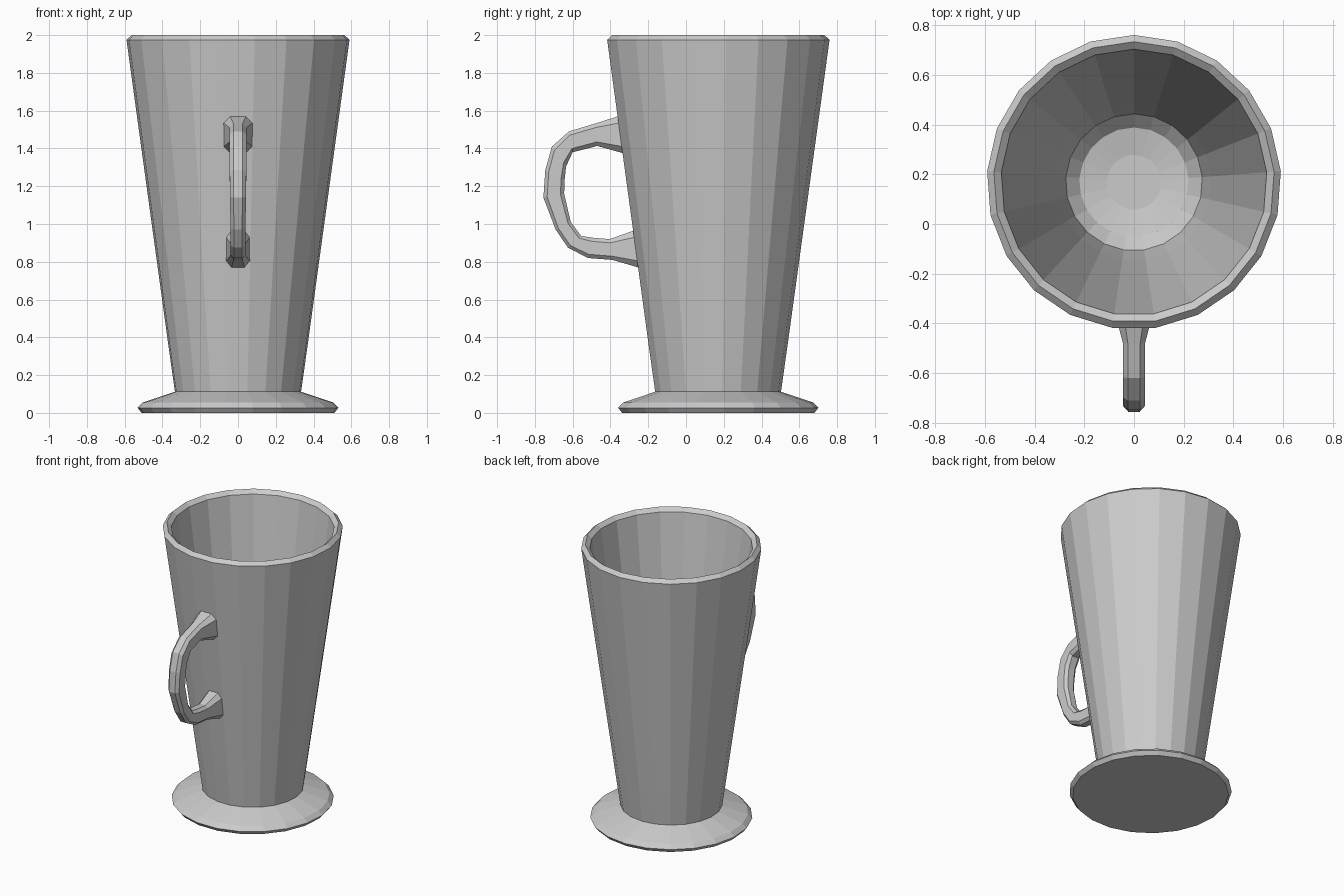
import bpy, bmesh
from math import sin, cos, tau

if "Cube" in bpy.data.objects:
    bpy.data.objects.remove(bpy.data.objects["Cube"])

SIDES = 21
CENTRE_Y = 0.168


def finish(name, bm):
    bmesh.ops.recalc_face_normals(bm, faces=bm.faces)
    mesh = bpy.data.meshes.new(name)
    bm.to_mesh(mesh)
    bm.free()
    obj = bpy.data.objects.new(name, mesh)
    bpy.context.collection.objects.link(obj)
    return obj


def loft(name, rings):
    """Skin a list of point rings and cap both ends."""
    bm = bmesh.new()
    loops = [[bm.verts.new(p) for p in ring] for ring in rings]
    n = len(loops[0])
    for a, b in zip(loops, loops[1:]):
        for i in range(n):
            j = (i + 1) % n
            bm.faces.new((a[i], a[j], b[j], b[i]))
    bm.faces.new(loops[0])
    bm.faces.new(loops[-1])
    return finish(name, bm)


def circle(r, z):
    # one corner points to the back, one flat side to the front
    return [(r * sin(tau * i / SIDES), CENTRE_Y + r * cos(tau * i / SIDES), z)
            for i in range(SIDES)]


# Cup: foot, tapered wall, peaked rim, then down the inside to the floor
profile = [(0.512, 0), (0.533, 0.027), (0.505, 0.055), (0.335, 0.112),
           (0.37, 0.36), (0.592, 1.975), (0.565, 2.0), (0.535, 1.975),
           (0.312, 0.36), (0.275, 0.14), (0.22, 0.085), (0.11, 0.065)]
loft("cup", [circle(r, z) for r, z in profile])

# Handle: outer (y, z), inner (y, z), half width at each station
stations = [((-0.345, 1.575), (-0.315, 1.37), 0.08),
            ((-0.48, 1.532), (-0.47, 1.413), 0.045),
            ((-0.62, 1.49), (-0.60, 1.38), 0.045),
            ((-0.71, 1.41), (-0.635, 1.305), 0.045),
            ((-0.745, 1.285), (-0.643, 1.23), 0.044),
            ((-0.755, 1.14), (-0.645, 1.16), 0.042),
            ((-0.69, 0.97), (-0.61, 1.01), 0.04),
            ((-0.625, 0.875), (-0.555, 0.937), 0.04),
            ((-0.52, 0.82), (-0.49, 0.927), 0.04),
            ((-0.39, 0.81), (-0.405, 0.92), 0.042),
            ((-0.235, 0.765), (-0.262, 0.97), 0.065)]


def section(outer, inner, w):
    # rectangle with chamfered corners: (x factor, position from outer to inner)
    corners = [(-0.55, 0), (0.55, 0), (1, 0.18), (1, 0.82),
               (0.55, 1), (-0.55, 1), (-1, 0.82), (-1, 0.18)]
    return [(x * w, outer[0] + t * (inner[0] - outer[0]),
             outer[1] + t * (inner[1] - outer[1])) for x, t in corners]


loft("handle", [section(*s) for s in stations])
